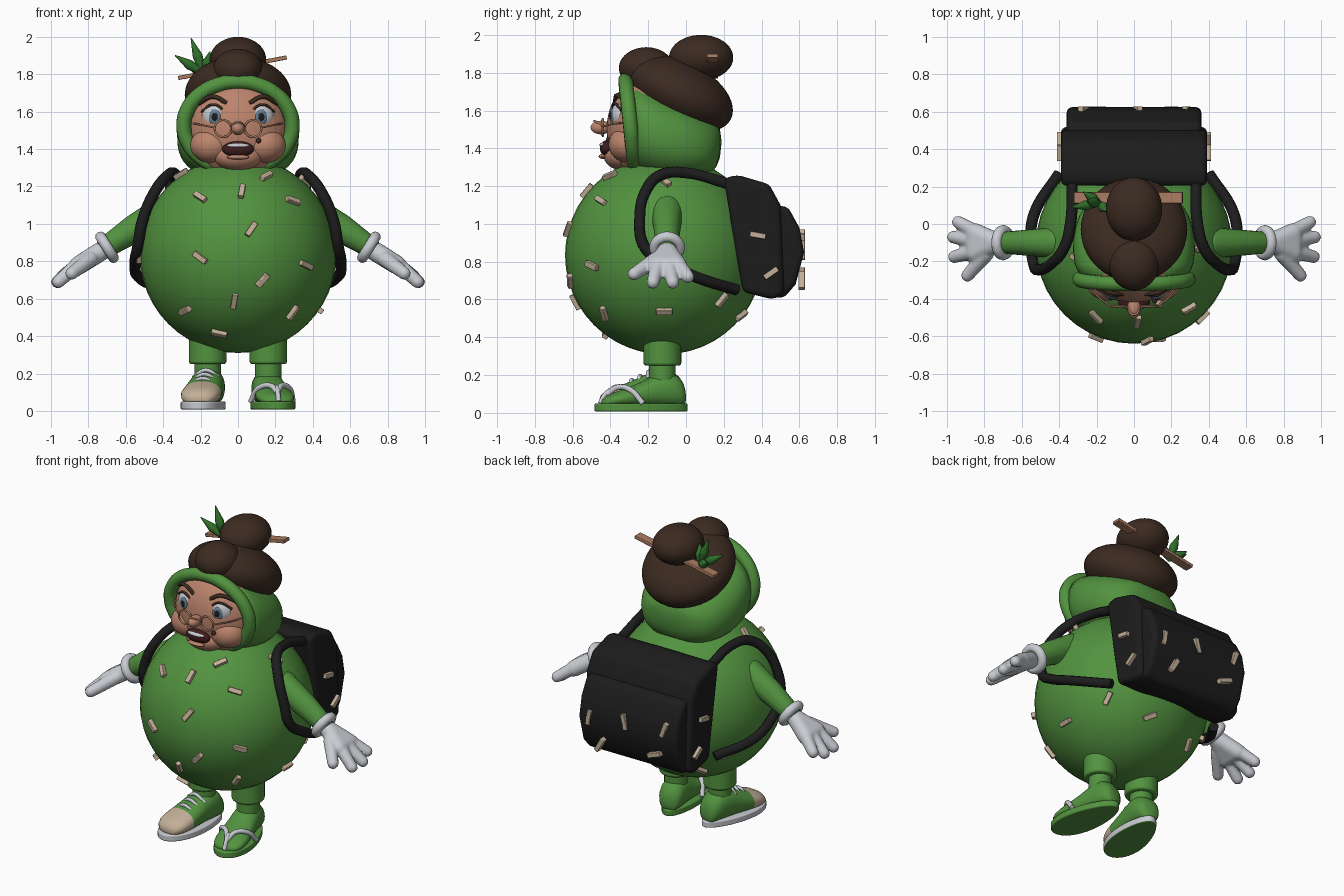
import bpy, bmesh, math
from mathutils import Vector, Matrix

cube = bpy.data.objects.get("Cube")
if cube:
    bpy.data.objects.remove(cube, do_unlink=True)


def material(name, r, g, b):
    m = bpy.data.materials.new(name)
    m.use_nodes = True
    m.diffuse_color = (r, g, b, 1)
    m.node_tree.nodes["Principled BSDF"].inputs["Base Color"].default_value = (r, g, b, 1)
    return m


GREEN = material("rice_green", .085, .29, .05)
LEAF = material("leaf_green", .03, .16, .025)
BLACK = material("bag_black", .012, .012, .012)
BROWN = material("hair_brown", .045, .024, .015)
SKIN = material("skin", .5, .23, .15)
BEIGE = material("grain_beige", .54, .43, .31)
WHITE = material("glove_white", .58, .6, .64)
WOOD = material("wood", .4, .2, .12)
IRIS = material("iris_grey", .13, .22, .3)
MOUTH = material("mouth_dark", .05, .012, .012)


def finish(name, bm, mat, subsurf=0, bevel=0, angle=50):
    bmesh.ops.recalc_face_normals(bm, faces=bm.faces)
    me = bpy.data.meshes.new(name)
    bm.to_mesh(me)
    bm.free()
    me.materials.append(mat)
    me.shade_smooth()
    me.set_sharp_from_angle(angle=math.radians(angle))
    ob = bpy.data.objects.new(name, me)
    bpy.context.collection.objects.link(ob)
    if bevel:
        mod = ob.modifiers.new("bevel", 'BEVEL')
        mod.width, mod.segments = bevel, 4
    if subsurf:
        mod = ob.modifiers.new("subsurf", 'SUBSURF')
        mod.levels = mod.render_levels = subsurf
    return ob


def ball(name, loc, radii, mat, tilt=0, turn=0):
    bm = bmesh.new()
    m = Matrix.Translation(loc) @ Matrix.Rotation(turn, 4, 'Z') @ Matrix.Rotation(tilt, 4, 'X')
    bmesh.ops.create_uvsphere(bm, u_segments=40, v_segments=24, radius=1,
                              matrix=m @ Matrix.Diagonal((*radii, 1)))
    return finish(name, bm, mat)


def hull(name, groups, mat):
    """Each group of (x, y, z, r) spheres becomes one convex rounded form."""
    ico = bmesh.new()
    bmesh.ops.create_icosphere(ico, subdivisions=3, radius=1)
    bm = bmesh.new()
    for group in groups:
        vs = [bm.verts.new(v.co * r + Vector((x, y, z))) for x, y, z, r in group for v in ico.verts]
        bmesh.ops.convex_hull(bm, input=vs)
    ico.free()
    bmesh.ops.delete(bm, geom=[v for v in bm.verts if not v.link_faces], context='VERTS')
    return finish(name, bm, mat)


def loft(name, rings, mat, power=1.0, n=24):
    """Skin rounded rings given as (y, bottom, top, half width)."""
    bm = bmesh.new()
    loops = []
    for y, z0, z1, w in rings:
        loop = []
        for i in range(n):
            c, s = math.cos(math.tau * i / n), math.sin(math.tau * i / n)
            c, s = (math.copysign(abs(k) ** power, k) for k in (c, s))
            loop.append(bm.verts.new((w * c, y, (z0 + z1) / 2 + (z1 - z0) / 2 * s)))
        loops.append(loop)
    for a, b in zip(loops, loops[1:]):
        for i in range(n):
            bm.faces.new((a[i], a[i - 1], b[i - 1], b[i]))
    bm.faces.new(loops[0])
    bm.faces.new(loops[-1])
    return finish(name, bm, mat, subsurf=1, angle=180)


def prism(name, outline, offset, mat, bevel):
    bm = bmesh.new()
    face = bm.faces.new([bm.verts.new(p) for p in outline])
    ext = bmesh.ops.extrude_face_region(bm, geom=[face])["geom"]
    bmesh.ops.translate(bm, vec=offset, verts=[g for g in ext if isinstance(g, bmesh.types.BMVert)])
    return finish(name, bm, mat, bevel=bevel)


def tube(name, pts, radius, mat, cyclic=False):
    cu = bpy.data.curves.new(name, 'CURVE')
    cu.dimensions, cu.bevel_depth, cu.bevel_resolution = '3D', radius, 3
    cu.use_fill_caps = True
    sp = cu.splines.new('BEZIER')
    sp.bezier_points.add(len(pts) - 1)
    for bp, p in zip(sp.bezier_points, pts):
        bp.co = p
        bp.handle_left_type = bp.handle_right_type = 'AUTO'
    sp.use_cyclic_u = cyclic
    cu.materials.append(mat)
    ob = bpy.data.objects.new(name, cu)
    bpy.context.collection.objects.link(ob)
    bpy.ops.object.select_all(action='DESELECT')
    ob.select_set(True)
    bpy.context.view_layer.objects.active = ob
    bpy.ops.object.convert(target='MESH')
    return ob


def ellipse(cx, cz, rx, rz, y, lean=0, n=16):
    angles = [math.tau * i / n for i in range(n)]
    return [(cx + rx * math.cos(a), y + lean * math.sin(a), cz + rz * math.sin(a)) for a in angles]


def bar(name, p0, p1, normal, w, t, mat):
    p0, p1 = Vector(p0), Vector(p1)
    d = (p1 - p0).normalized()
    side = Vector(normal).cross(d).normalized()
    m = Matrix((d * (p1 - p0).length, side * w, d.cross(side) * t)).transposed().to_4x4()
    bm = bmesh.new()
    bmesh.ops.create_cube(bm, size=1, matrix=Matrix.Translation((p0 + p1) / 2) @ m)
    return finish(name, bm, mat, bevel=.004)


def grain(pos, normal, angle, length=.085):
    n = Vector(normal).normalized()
    t = Vector((0, 0, 1)).cross(n).normalized()
    a = math.radians(angle)
    d = (t * math.cos(a) + n.cross(t) * math.sin(a)) * length / 2
    bar("rice_grain", Vector(pos) - d, Vector(pos) + d, n, .03, .035, BEIGE)


# Round body with grains stuck on it
R, MID = .525, Vector((0, -.115, .835))
ball("body", MID, (R, R, R), GREEN)
front = [(-.2, 1.14, -30), (.02, 1.17, 80), (.29, 1.12, -20), (.07, .97, 55), (-.2, .82, -35),
         (.36, .78, -20), (.13, .7, 50), (-.02, .59, 80), (-.28, .54, 20), (-.1, .42, -20),
         (.29, .53, 75), (.45, .53, 0), (-.3, 1.26, 50), (.15, 1.25, 30), (.36, 1.23, -50), (-.52, .83, 60)]
back = [(.12, .52, 30), (-.25, .5, -40), (-.4, .62, 20), (.36, .6, 60)]
for sign, spots in ((-1, front), (1, back)):
    for x, z, a in spots:
        depth = math.sqrt(max(0, R * R - x * x - (z - MID.z) ** 2))
        n = Vector((x, sign * depth, z - MID.z)).normalized()
        grain(MID + n * (R + .005), n, a)

# Head scarf with a rolled rim, and the hair
loft("head_scarf", [(-.32, 1.3, 1.76, .285), (-.22, 1.25, 1.73, .325), (-.08, 1.22, 1.67, .335),
                    (.05, 1.23, 1.61, .3), (.14, 1.25, 1.55, .235), (.19, 1.36, 1.51, .14)], GREEN, .85)
tube("scarf_rim", ellipse(0, 1.525, .29, .235, -.295, -.025), .04, GREEN, True)
ball("hair", (0, -.03, 1.69), (.285, .3, .17), BROWN, tilt=math.radians(-27))
ball("hair_bun", (0, .08, 1.88), (.15, .17, .12), BROWN)
ball("hair_front_roll", (0, -.21, 1.825), (.135, .145, .11), BROWN)
bar("hair_stick", (-.32, .14, 1.78), (.26, .14, 1.89), (0, 0, 1), .06, .022, WOOD)
for tip in ((-.25, .12, 1.99), (-.335, .09, 1.9), (-.15, .07, 1.92), (-.27, .17, 1.86)):
    base = Vector((-.18, .11, 1.8))
    mid = base.lerp(Vector(tip), .5)
    hull("hair_leaf", [[(*base, .012), (*mid, .027), (*tip, .003)]], LEAF)

# Face
ball("face", (0, -.22, 1.5), (.27, .2, .27), SKIN)
ball("chin", (0, -.34, 1.36), (.13, .095, .075), SKIN)
ball("nose", (0, -.45, 1.51), (.036, .055, .036), SKIN)
ball("mouth", (0, -.42, 1.4), (.085, .035, .042), MOUTH)
ball("upper_teeth", (0, -.436, 1.418), (.06, .022, .013), WHITE)
ball("lower_lip", (0, -.44, 1.357), (.06, .022, .013), SKIN)
ball("mole", (.11, -.412, 1.445), (.014, .012, .014), BROWN)
for s in (-1, 1):
    turn = s * .35
    ball("cheek", (s * .14, -.31, 1.42), (.115, .1, .095), SKIN)
    ball("eye", (s * .13, -.358, 1.575), (.062, .036, .062), WHITE, turn=turn)
    ball("iris", (s * .127, -.388, 1.572), (.036, .012, .04), IRIS, turn=turn)
    ball("pupil", (s * .125, -.397, 1.572), (.018, .008, .022), BLACK, turn=turn)
    tube("eyelid", [(s * .07, -.385, 1.605), (s * .13, -.38, 1.638), (s * .195, -.34, 1.6)], .007, BROWN)
    tube("eyebrow", [(s * .06, -.375, 1.645), (s * .13, -.365, 1.68), (s * .21, -.315, 1.645)], .012, BROWN)
    tube("glasses_ring", ellipse(s * .08, 1.51, .045, .045, -.44), .006, WOOD, True)
    tube("glasses_arm", [(s * .125, -.44, 1.515), (s * .2, -.38, 1.53), (s * .25, -.28, 1.54)], .005, WOOD)
tube("glasses_bridge", [(-.036, -.44, 1.52), (0, -.485, 1.545), (.036, -.44, 1.52)], .006, WOOD)

# Arms, gloves, bag straps and trouser legs
for s in (-1, 1):
    hull("arm", [[(s * .4, -.1, 1.065, .085), (s * .56, -.1, .98, .068), (s * .7, -.1, .88, .058)]], GREEN)
    bm = bmesh.new()
    turn = Matrix.Rotation(s * math.radians(32), 4, 'Y')
    axis = turn @ Vector((s, 0, 0))
    u, v = Vector((0, 1, 0)), axis.cross(Vector((0, 1, 0)))
    ring = [math.tau * i / 16 for i in range(16)]
    tube("glove_cuff", [Vector((s * .7, -.1, .875)) + (u * math.cos(a) + v * math.sin(a)) * .065 for a in ring],
         .029, WHITE, True)
    bm.free()
    palm = [(.73, -.1, .855, .052), (.85, -.045, .78, .05), (.85, -.155, .78, .05)]
    fingers = [[(.85, -.04, .785, .04), (.94, .01, .72, .034)], [(.86, -.09, .78, .04), (.966, -.07, .69, .034)],
               [(.86, -.15, .78, .04), (.96, -.175, .69, .034)], [(.79, -.16, .81, .042), (.89, -.275, .735, .034)]]
    hand = hull("glove", [[(s * x, y, z, r) for x, y, z, r in g] for g in [palm] + fingers], WHITE)
    rem = hand.modifiers.new("remesh", 'REMESH')
    rem.mode, rem.voxel_size, rem.use_smooth_shade = 'VOXEL', .009, True
    smo = hand.modifiers.new("smooth", 'SMOOTH')
    smo.iterations = 4
    strap = [(.33, .23, 1.21), (.34, 0, 1.27), (.375, -.13, 1.26), (.44, -.21, 1.18), (.51, -.245, 1.02),
             (.535, -.22, .88), (.55, -.12, .8), (.535, .05, .72), (.4, .27, .65)]
    tube("bag_strap", [(s * x, y, z) for x, y, z in strap], .03, BLACK)
    leg = [(.165, -.125, z, .02) for z in (.27, .45)]
    for name, r, low, high in (("trouser_leg", .1, .25, .5), ("ankle", .07, .12, .3)):
        outline = [(s * .162 + r * math.cos(a), -.125 + r * math.sin(a), low)
                   for a in (math.tau * i / 32 for i in range(32))]
        prism(name, outline, (0, 0, high - low), GREEN, .015)

# Backpack with an outer pocket
main = [(.2, 1.24), (.27, 1.26), (.44, 1.21), (.5, 1.1), (.52, .63), (.46, .6), (.3, .64)]
pocket = [(.46, 1.1), (.54, 1.09), (.6, .98), (.625, .85), (.58, .68), (.52, .61), (.44, .61)]
for name, shape, w in (("backpack", main, .39), ("backpack_pocket", pocket, .36)):
    prism(name, [(-w, y, z) for y, z in shape], (2 * w, 0, 0), BLACK, .03)
for s in (-1, 1):
    grain((s * .395, .38, .94), (s, 0, 0), -10)
    grain((s * .395, .45, .74), (s, 0, 0), 35)
for x, z, a in ((.28, .86, 80), (.02, .9, -75), (-.2, .74, 20), (.2, .7, 60), (-.27, .92, 70)):
    grain((x, .612, z), (0, 1, 0), a, .1)

# Feet: a sneaker on the right, a sandal on the left
heel = [(.1, .03, .12, .045), (.07, .03, .2, .078)]
sneaker = heel + [(-.02, .03, .25, .09), (-.12, .03, .2, .095), (-.22, .03, .155, .11),
                  (-.31, .03, .13, .105), (-.365, .03, .09, .06)]
sock = heel + [(-.02, .03, .23, .085), (-.12, .03, .17, .09), (-.22, .03, .13, .105),
               (-.31, .03, .1, .1), (-.36, .03, .07, .06)]
for s, rings, rim in ((-1, sneaker, WHITE), (1, sock, GREEN)):
    foot = [loft("sneaker_upper" if s < 0 else "sock_foot", rings, GREEN, .9)]
    outline = []
    for i in range(40):
        a = math.tau * i / 40
        outline.append(((.105 - .02 * math.sin(a)) * math.cos(a) * 1.08, -.14 + .25 * math.sin(a), .008))
    sole = prism("sole", outline, (0, 0, .042), rim, .008)
    sole.data.materials.append(GREEN)
    for p in sole.data.polygons:
        p.material_index = int(abs(p.normal.z) > .5 and p.center.z < .02)
    foot.append(sole)
    if s < 0:
        foot[0].data.materials.append(BEIGE)
        for p in foot[0].data.polygons:
            p.material_index = int(p.center.y < -.22)
        for k in range(3):
            y, z = -.09 - .045 * k, .218 - .022 * k
            foot.append(tube("lace", [(-.07, y, z - .04), (0, y - .01, z), (.07, y, z - .04)], .011, WHITE))
    else:
        for e in (-1, 1):
            foot.append(tube("sandal_strap", [(0, -.32, .1), (e * .03, -.27, .135), (e * .085, -.21, .12),
                                              (e * .115, -.15, .05)], .015, WHITE))
        foot.append(tube("toe_post", [(0, -.29, .13), (0, -.33, .1), (0, -.36, .05)], .013, WHITE))
    for ob in foot:
        ob.location = (s * .155, -.1, 0)
        ob.rotation_euler.z = s * math.radians(10)
